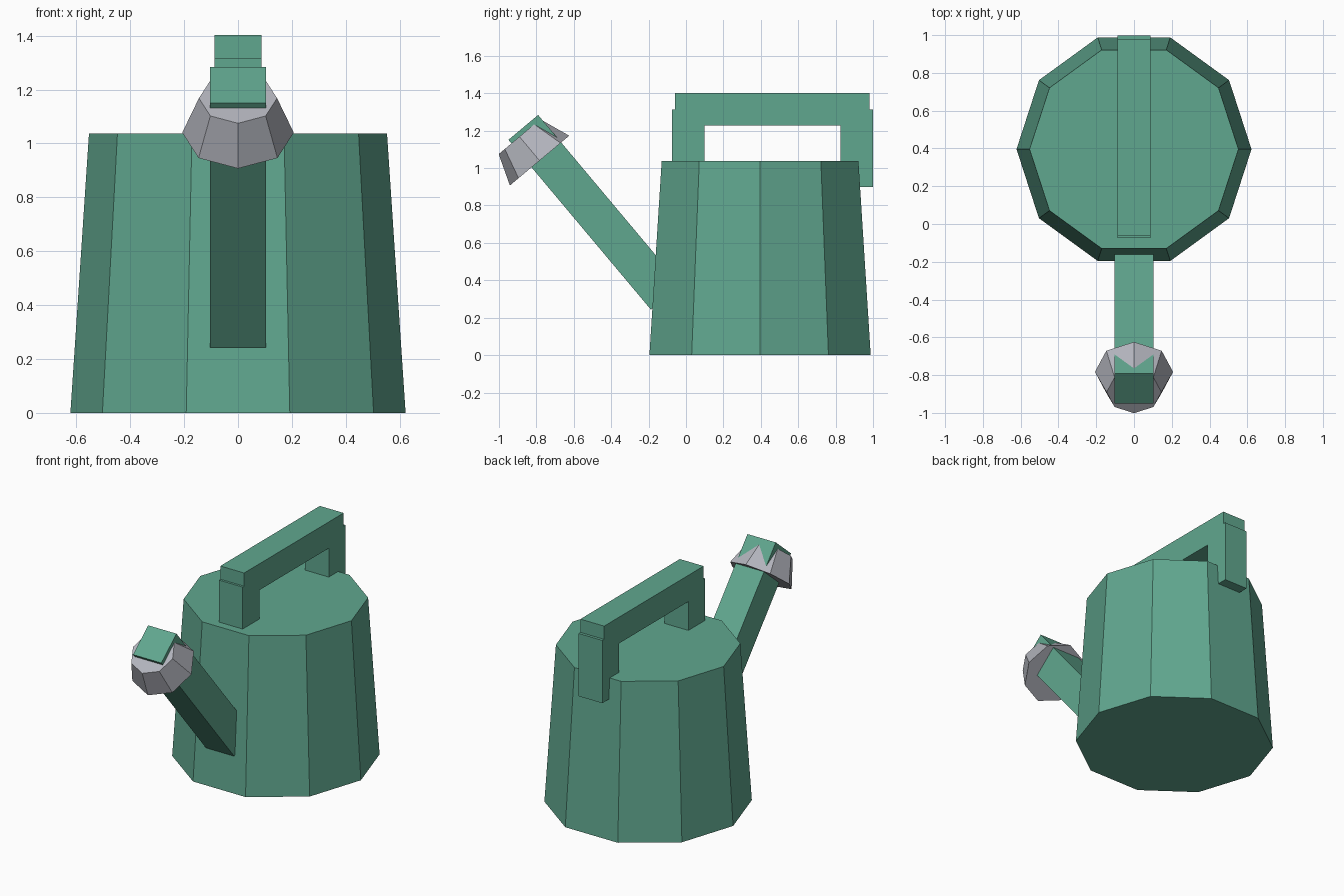
import bpy, math
from mathutils import Vector

if "Cube" in bpy.data.objects:
    bpy.data.objects.remove(bpy.data.objects["Cube"])


def paint(name, rgb):
    mat = bpy.data.materials.new(name)
    mat.diffuse_color = (*rgb, 1)
    mat.use_nodes = True
    mat.node_tree.nodes["Principled BSDF"].inputs["Base Color"].default_value = mat.diffuse_color
    return mat


green = paint("green_paint", (0.118, 0.386, 0.274))
steel = paint("blue_grey_metal", (0.45, 0.46, 0.51))

TILT = math.radians(40)                                   # spout leans forward
AXIS = Vector((0, -math.sin(TILT), math.cos(TILT)))       # along the spout


def finish(name, mat):
    ob = bpy.context.object
    ob.name = ob.data.name = name
    ob.data.materials.append(mat)
    return ob


def box(name, center, size, tilt=0.0):
    bpy.ops.mesh.primitive_cube_add(size=1, location=center, rotation=(tilt, 0, 0))
    bpy.context.object.scale = size
    return finish(name, green)


def frustum(name, sides, r1, r2, depth, center, mat, tilt=0.0, spin=0.0):
    bpy.ops.mesh.primitive_cone_add(vertices=sides, radius1=r1, radius2=r2, depth=depth)
    ob = finish(name, mat)
    # Blender starts the ring on the y axis: spin it so a corner lies on x
    for v in ob.data.vertices:
        x, y, z = v.co
        c, s = math.cos(spin), math.sin(spin)
        v.co = (c * x - s * y, s * x + c * y, z)
    ob.location = center
    ob.rotation_euler = (tilt, 0, 0)
    return ob


# Ten-sided tapering body
frustum("can_body", 10, 0.622, 0.553, 1.037, (0, 0.396, 0.5185), green,
        spin=math.pi / 2)

# Square spout leaning forward
tip, length = Vector((0, -0.87, 1.2175)), 1.185
box("spout", tip - AXIS * length / 2, (0.207, 0.207, length), TILT)

# Eight-sided grey collar, wide end towards the body
collar_len = 0.167
frustum("spout_rose", 8, 0.207, 0.145, collar_len,
        Vector((0, -0.783, 1.04)) + AXIS * collar_len / 2, steel, TILT)

# Handle: two posts and a top bar
for name, y in (("handle_front_post", 0.012), ("handle_back_post", 0.912)):
    box(name, (0, y, 1.107), (0.174, 0.174, 0.415))
box("handle_bar", (0, 0.46, 1.315), (0.174, 1.04, 0.174))
